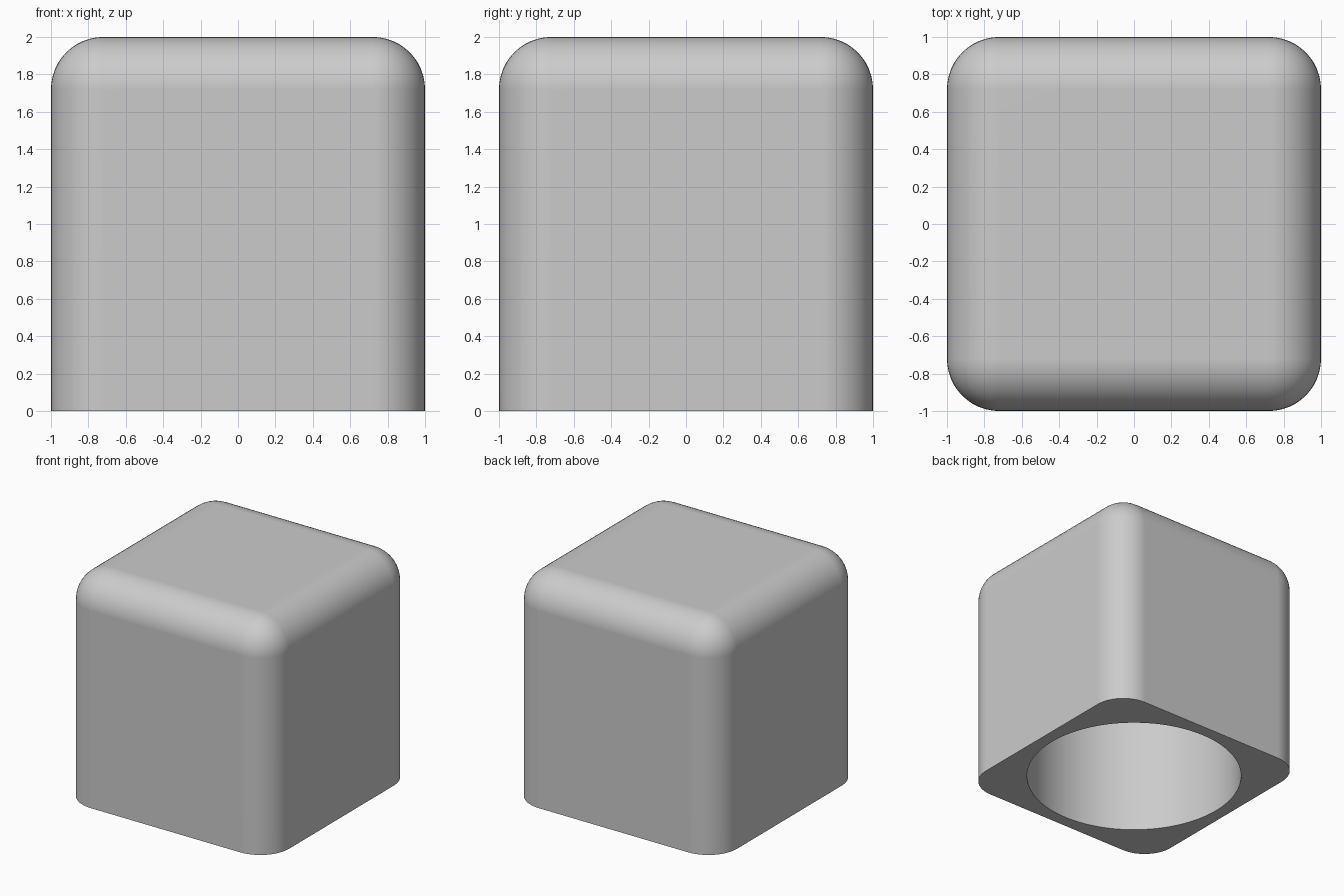
import bpy

if "Cube" in bpy.data.objects:
    bpy.data.objects.remove(bpy.data.objects["Cube"])

FILLET = 0.28      # outer rounding
HOLE_R = 0.89      # bore radius
HOLE_TOP = 1.78    # bore ceiling height

grey = bpy.data.materials.new("light_grey")
grey.diffuse_color = (0.6, 0.6, 0.6, 1.0)
grey.use_nodes = True
grey.node_tree.nodes["Principled BSDF"].inputs["Base Color"].default_value = grey.diffuse_color

# Block body: all edges rounded except those around the base
bpy.ops.mesh.primitive_cube_add(size=2, location=(0, 0, 1))
body = bpy.context.object
body.name = "rounded_block"
body.data.materials.append(grey)
weights = body.data.attributes.new("bevel_weight_edge", 'FLOAT', 'EDGE')
for e in body.data.edges:
    at_base = all(body.data.vertices[v].co.z < 0 for v in e.vertices)
    weights.data[e.index].value = 0.0 if at_base else 1.0
bevel = body.modifiers.new("rounding", 'BEVEL')
bevel.limit_method = 'WEIGHT'
bevel.width = FILLET
bevel.segments = 12

# Round blind bore, open at the base
bpy.ops.mesh.primitive_cylinder_add(vertices=96, radius=HOLE_R, depth=HOLE_TOP + 0.2,
                                    location=(0, 0, (HOLE_TOP - 0.2) / 2))
cutter = bpy.context.object
cutter.name = "bore_cutter"
cutter.hide_render = True
cutter.data.materials.append(grey)
bore = body.modifiers.new("bore", 'BOOLEAN')
bore.operation = 'DIFFERENCE'
bore.solver = 'EXACT'
bore.object = cutter

# Apply the shaping, remove the cutter, smooth the round surfaces
bpy.ops.object.select_all(action='DESELECT')
body.select_set(True)
bpy.context.view_layer.objects.active = body
for name in ("rounding", "bore"):
    bpy.ops.object.modifier_apply(modifier=name)
bpy.data.objects.remove(cutter)
bpy.ops.object.shade_smooth_by_angle(angle=0.52)
flat = body.modifiers.new("flat_sides", 'WEIGHTED_NORMAL')
flat.keep_sharp = True
